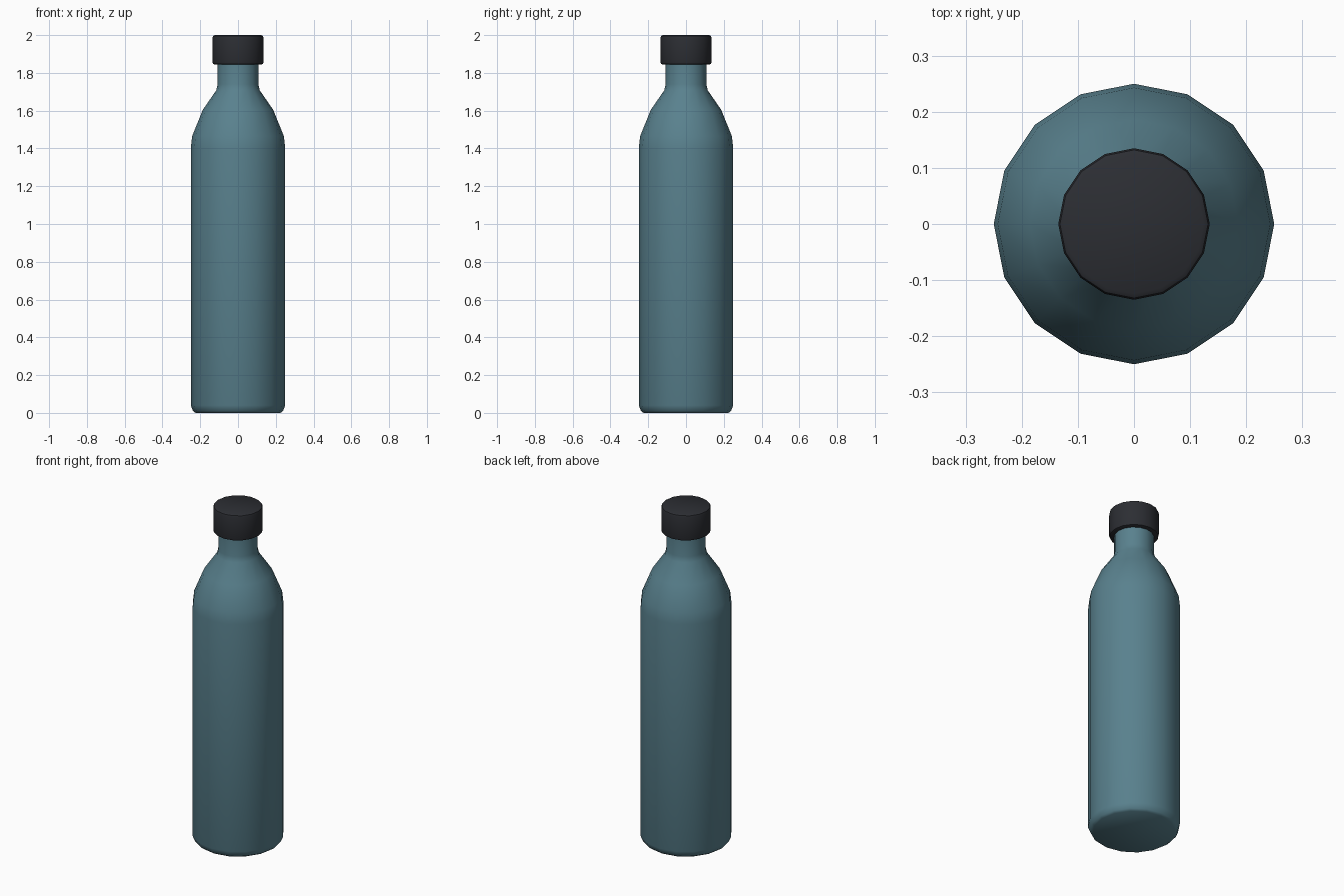
import bpy, bmesh, math

if "Cube" in bpy.data.objects:
    bpy.data.objects.remove(bpy.data.objects["Cube"])

SIDES = 16


def lathe(name, profile, colour, angle=40):
    """Revolve an (r, z) profile around z and close both ends."""
    bm = bmesh.new()
    rings = []
    for r, z in profile:
        rings.append([bm.verts.new((r * math.cos(2 * math.pi * i / SIDES),
                                    r * math.sin(2 * math.pi * i / SIDES), z))
                      for i in range(SIDES)])
    for a, b in zip(rings, rings[1:]):
        for i in range(SIDES):
            j = (i + 1) % SIDES
            bm.faces.new((a[i], a[j], b[j], b[i]))
    bm.faces.new(rings[0][::-1])
    bm.faces.new(rings[-1])
    mesh = bpy.data.meshes.new(name)
    bm.to_mesh(mesh)
    bm.free()
    obj = bpy.data.objects.new(name, mesh)
    bpy.context.collection.objects.link(obj)
    mat = bpy.data.materials.new(name + "_colour")
    mat.diffuse_color = colour
    mat.use_nodes = True
    mat.node_tree.nodes["Principled BSDF"].inputs["Base Color"].default_value = mat.diffuse_color
    mesh.materials.append(mat)
    bpy.ops.object.select_all(action='DESELECT')
    obj.select_set(True)
    bpy.context.view_layer.objects.active = obj
    bpy.ops.object.shade_smooth_by_angle(angle=math.radians(angle))
    return obj


# Bottle body: base chamfer, straight wall, sloped shoulder and neck
lathe("bottle_body", [(0.225, 0), (0.238, 0.01), (0.25, 0.04), (0.25, 1.40),
                      (0.243, 1.465), (0.186, 1.605), (0.115, 1.708),
                      (0.108, 1.74), (0.108, 1.86)],
      (0.10, 0.22, 0.27, 1))

# Screw cap with softened rims
lathe("cap", [(0.125, 1.845), (0.132, 1.848), (0.135, 1.857), (0.135, 1.985),
              (0.132, 1.995), (0.124, 2.0)],
      (0.025, 0.027, 0.033, 1))
